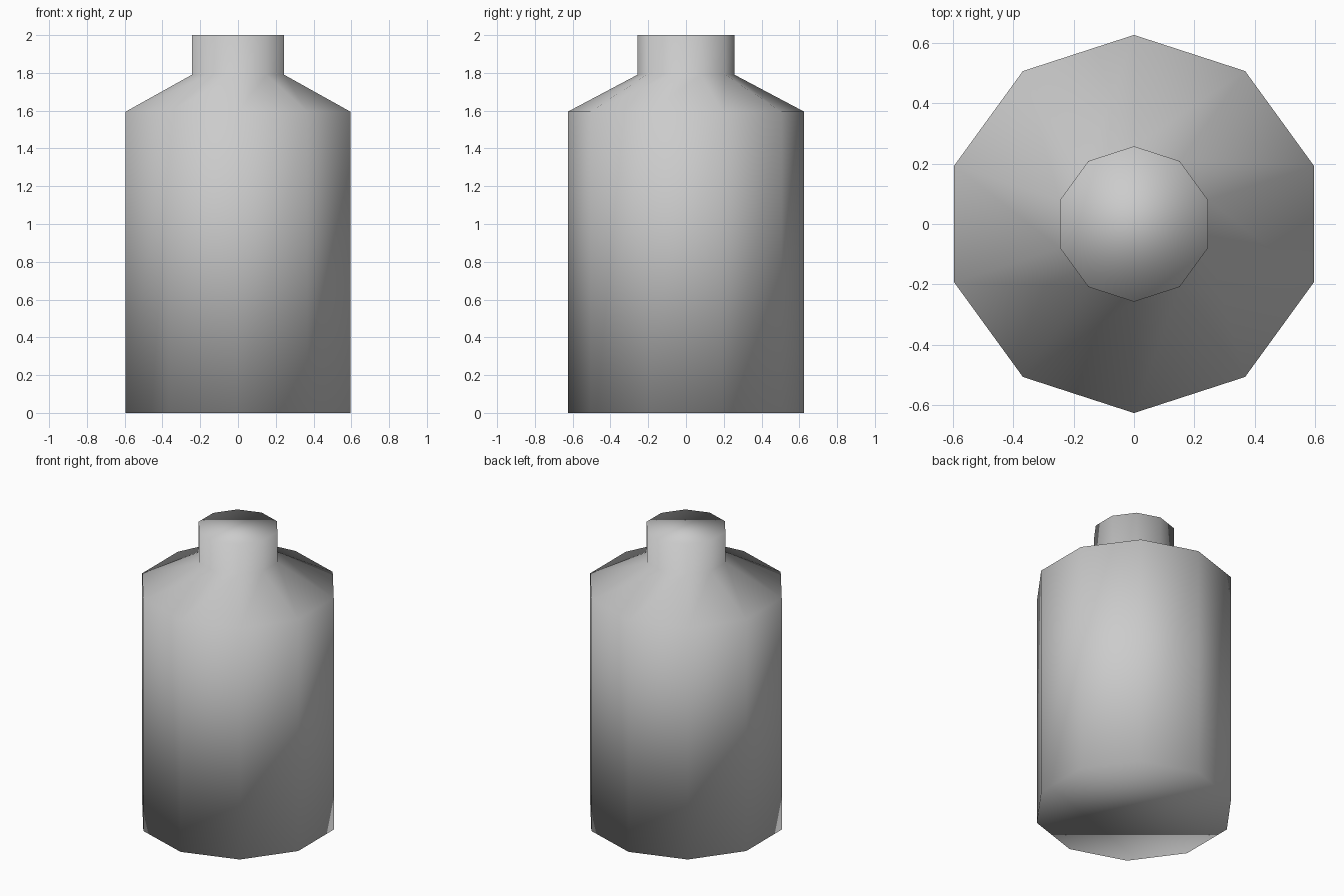
import bpy, bmesh, math

cube = bpy.data.objects.get("Cube")
if cube:
    bpy.data.objects.remove(cube, do_unlink=True)

SIDES = 10
PROFILE = [(0.625, 0.0), (0.625, 1.595), (0.257, 1.79), (0.257, 2.0)]  # radius, height

# Plain grey material
grey = bpy.data.materials.new("light_grey")
grey.use_nodes = True
colour = (0.6, 0.6, 0.6, 1.0)
grey.diffuse_color = colour
grey.node_tree.nodes["Principled BSDF"].inputs["Base Color"].default_value = colour

# Ten-sided bottle: body, sloped shoulder and neck in one smooth shell
bm = bmesh.new()
rings = []
for radius, height in PROFILE:
    ring = []
    for i in range(SIDES):
        a = math.pi / 2 + math.tau * i / SIDES
        ring.append(bm.verts.new((radius * math.cos(a), radius * math.sin(a), height)))
    rings.append(ring)
for low, high in zip(rings, rings[1:]):
    for i in range(SIDES):
        j = (i + 1) % SIDES
        bm.faces.new((low[i], low[j], high[j], high[i]))

# Flat base and closed neck top
bm.faces.new(rings[0][::-1])
bm.faces.new(rings[-1])
for face in bm.faces:
    face.smooth = True

mesh = bpy.data.meshes.new("bottle")
bm.to_mesh(mesh)
bm.free()
mesh.materials.append(grey)
bottle = bpy.data.objects.new("bottle", mesh)
bpy.context.collection.objects.link(bottle)
